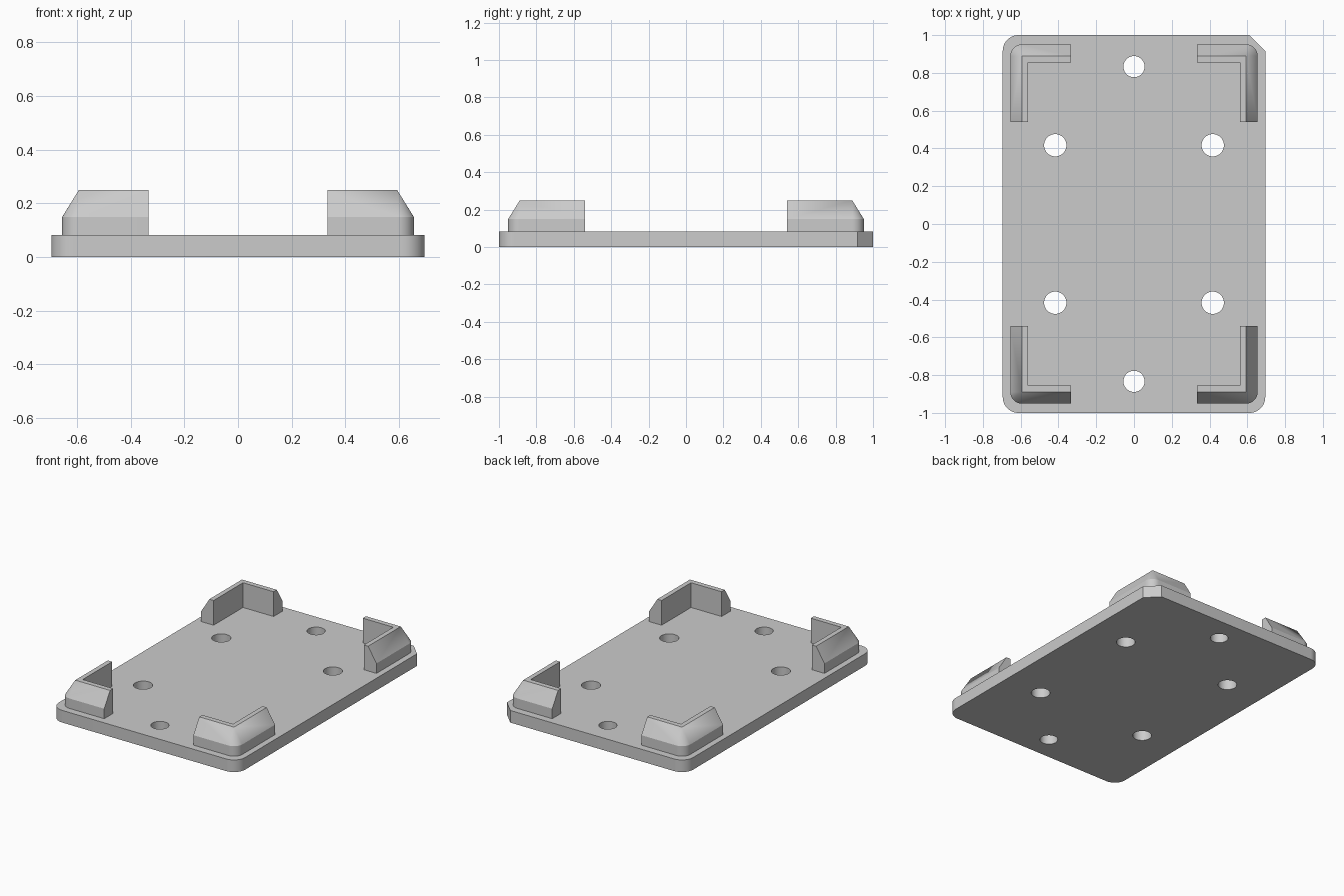
import bpy, bmesh
from math import sin, cos, pi

cube = bpy.data.objects.get("Cube")
if cube:
    bpy.data.objects.remove(cube, do_unlink=True)

grey = bpy.data.materials.new("light grey")
grey.use_nodes = True
colour = (0.6, 0.6, 0.6, 1)
grey.diffuse_color = colour
grey.node_tree.nodes["Principled BSDF"].inputs["Base Color"].default_value = colour

HALF_X, HALF_Y, THICK, CORNER = 0.695, 1.0, 0.082, 0.083


def arc(cx, cy, radius, start, steps=12):
    """Quarter arc, counter-clockwise from the start angle."""
    return [(cx + radius * cos(start + pi / 2 * i / steps),
             cy + radius * sin(start + pi / 2 * i / steps)) for i in range(steps + 1)]


def loft(name, rings):
    """Solid skinned through (outline, height) rings with matching points."""
    bm = bmesh.new()
    loops = [[bm.verts.new((x, y, z)) for x, y in outline] for outline, z in rings]
    for low, high in zip(loops, loops[1:]):
        for i in range(len(low)):
            j = (i + 1) % len(low)
            bm.faces.new((low[i], low[j], high[j], high[i]))
    bm.faces.new(loops[0][::-1])
    bm.faces.new(loops[-1])
    bmesh.ops.remove_doubles(bm, verts=bm.verts, dist=1e-5)
    bmesh.ops.recalc_face_normals(bm, faces=bm.faces)
    mesh = bpy.data.meshes.new(name)
    bm.to_mesh(mesh)
    bm.free()
    mesh.materials.append(grey)
    obj = bpy.data.objects.new(name, mesh)
    bpy.context.collection.objects.link(obj)
    return obj


def select_only(obj):
    bpy.ops.object.select_all(action='DESELECT')
    obj.select_set(True)
    bpy.context.view_layer.objects.active = obj


def smooth(obj):
    select_only(obj)
    bpy.ops.object.shade_smooth_by_angle(angle=pi / 7)


# Base plate: three rounded corners and one cut corner at the back left
in_x, in_y = HALF_X - CORNER, HALF_Y - CORNER
outline = [(HALF_X, in_y), (in_x, HALF_Y)]
outline += arc(-in_x, in_y, CORNER, pi / 2)
outline += arc(-in_x, -in_y, CORNER, pi)
outline += arc(in_x, -in_y, CORNER, 3 * pi / 2)[:-1] + [(HALF_X, -in_y)]
plate = loft("base_plate", [(outline, 0), (outline, THICK)])

# Screw holes through the plate
holes = [(0, s * 0.833, 0.056) for s in (-1, 1)]
holes += [(sx * 0.417, sy * 0.417, 0.059) for sx in (-1, 1) for sy in (-1, 1)]
for x, y, radius in holes:
    bpy.ops.mesh.primitive_cylinder_add(vertices=48, radius=radius, depth=0.4, location=(x, y, 0))
    cutter = bpy.context.object
    cutter.name = "hole_cutter"
    cutter.hide_render = True
    cutter.data.materials.append(grey)
    select_only(plate)
    cut = plate.modifiers.new("hole", 'BOOLEAN')
    cut.operation = 'DIFFERENCE'
    cut.solver = 'EXACT'
    cut.object = cutter
    bpy.ops.object.modifier_apply(modifier=cut.name)
    bpy.data.objects.remove(cutter, do_unlink=True)
smooth(plate)

# Corner brackets: L-shaped walls whose outer side slopes in to a sharp top corner
TOP_X, TOP_Y, SLOPE = 0.593, 0.889, 0.062
IN_X, IN_Y, END_X, END_Y = 0.561, 0.855, 0.333, 0.541


def bracket_outline(radius, sx, sy):
    points = [(TOP_X + radius, END_Y)] + arc(TOP_X, TOP_Y, radius, 0)
    points += [(END_X, TOP_Y + radius), (END_X, IN_Y), (IN_X, IN_Y), (IN_X, END_Y)]
    return [(sx * x, sy * y) for x, y in points]


for side, sx in (("left", 1), ("right", -1)):
    for end, sy in (("front", -1), ("back", 1)):
        wide, narrow = bracket_outline(SLOPE, sx, sy), bracket_outline(0, sx, sy)
        smooth(loft(f"{end}_{side}_bracket", [(wide, THICK), (wide, 0.149), (narrow, 0.249)]))
